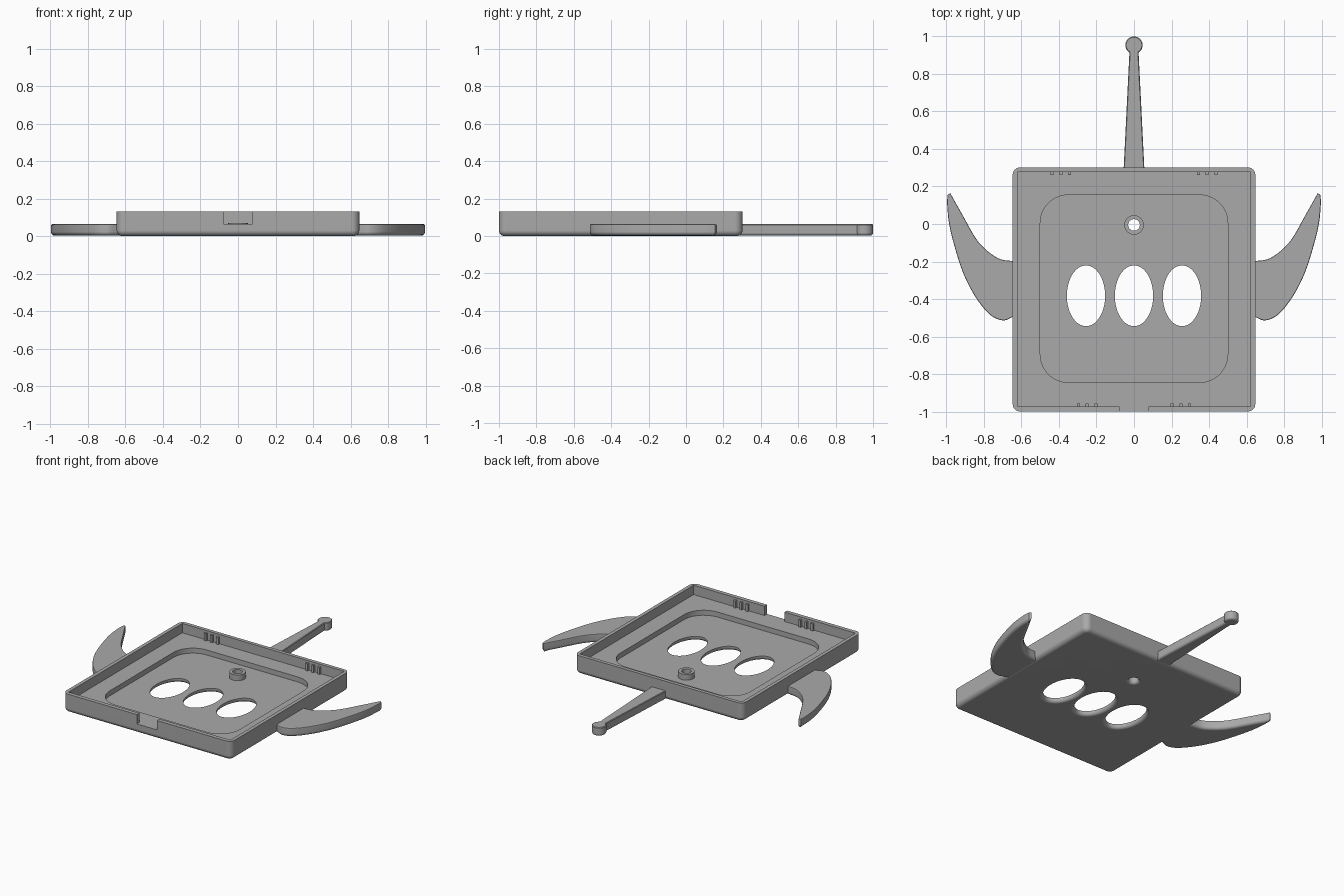
import bpy
import bmesh
from math import sin, cos, pi, radians
from mathutils import Vector

cube = bpy.data.objects.get("Cube")
if cube:
    bpy.data.objects.remove(cube, do_unlink=True)

grey = bpy.data.materials.new("plain grey")
grey.use_nodes = True
colour = (0.4, 0.4, 0.4, 1)
grey.diffuse_color = colour
grey.node_tree.nodes["Principled BSDF"].inputs["Base Color"].default_value = colour


# ---------- outlines ----------
def arc(cx, cy, rx, ry, start, end, steps):
    angles = [radians(start + (end - start) * i / steps) for i in range(steps + 1)]
    return [Vector((cx + rx * cos(a), cy + ry * sin(a))) for a in angles]


def ellipse(cx, cy, rx, ry, steps=64):
    return arc(cx, cy, rx, ry, 0, 360, steps)[:-1]


def rounded_rect(x0, x1, y0, y1, r, steps=8):
    corners = [(x1 - r, y0 + r, -90), (x1 - r, y1 - r, 0),
               (x0 + r, y1 - r, 90), (x0 + r, y0 + r, 180)]
    return [p for x, y, a in corners for p in arc(x, y, r, r, a, a + 90, steps)]


def rect(x0, x1, y0, y1):
    return [Vector(p) for p in ((x0, y0), (x1, y0), (x1, y1), (x0, y1))]


def spline(points, samples):
    """Even samples along a smooth curve through the points."""
    pts = [Vector(p) for p in points]
    pts = [2 * pts[0] - pts[1]] + pts + [2 * pts[-1] - pts[-2]]
    out = []
    for i in range(samples):
        u = i * (len(points) - 1) / (samples - 1)
        k = min(int(u), len(points) - 2)
        t = u - k
        a, b, c, d = pts[k:k + 4]
        out.append(0.5 * (2 * b + (c - a) * t + (2 * a - 5 * b + 4 * c - d) * t * t
                          + (3 * b - a - 3 * c + d) * t ** 3))
    return out


# ---------- solids ----------
def fillet(r, z, steps=6):
    """Layers (inset, height) of a rounded bottom edge."""
    turns = [pi / 2 * i / steps for i in range(steps + 1)]
    return [(r * (1 - sin(t)), z + abs(r) * (1 - cos(t))) for t in turns]


def prism(name, outline, layers, limits=None):
    """Stack inset copies of an outline; limits cap the inset per point."""
    n = len(outline)
    area = sum(outline[i - 1].cross(outline[i]) for i in range(n))
    if area < 0:
        outline = outline[::-1]
    inward = []
    for i, c in enumerate(outline):
        e1 = (c - outline[i - 1]).normalized()
        e2 = (outline[(i + 1) % n] - c).normalized()
        n1, n2 = Vector((-e1.y, e1.x)), Vector((-e2.y, e2.x))
        m = (n1 + n2).normalized()
        inward.append(m / max(0.5, m.dot(n1)))
    bm = bmesh.new()
    rings = []
    for inset, z in layers:
        ring = []
        for i, c in enumerate(outline):
            p = c + inward[i] * (min(inset, limits[i]) if limits else inset)
            ring.append(bm.verts.new((p.x, p.y, z)))
        rings.append(ring)
    for low, high in zip(rings, rings[1:]):
        for i in range(n):
            j = (i + 1) % n
            bm.faces.new((low[i], low[j], high[j], high[i]))
    bm.faces.new(rings[0][::-1])
    bm.faces.new(rings[-1])
    bmesh.ops.recalc_face_normals(bm, faces=bm.faces[:])
    mesh = bpy.data.meshes.new(name)
    bm.to_mesh(mesh)
    bm.free()
    mesh.materials.append(grey)
    obj = bpy.data.objects.new(name, mesh)
    bpy.context.collection.objects.link(obj)
    return obj


def activate(obj):
    bpy.ops.object.select_all(action='DESELECT')
    obj.select_set(True)
    bpy.context.view_layer.objects.active = obj


def cut(obj, cutter):
    activate(obj)
    mod = obj.modifiers.new("cut", 'BOOLEAN')
    mod.operation = 'DIFFERENCE'
    mod.solver = 'EXACT'
    mod.object = cutter
    bpy.ops.object.modifier_apply(modifier=mod.name)


def finish(obj):
    activate(obj)
    bpy.ops.object.shade_smooth_by_angle(angle=radians(30))
    obj.modifiers.new("even shading", 'WEIGHTED_NORMAL').keep_sharp = True


FLOOR, RIM, RECESS = 0.065, 0.13, 0.03

# Tray with rounded underside, and the boss inside it
tray = prism("tray", rounded_rect(-0.647, 0.647, -1, 0.302, 0.04),
             fillet(0.03, 0) + [(0, RIM)])
boss = prism("boss", ellipse(0, -0.005, 0.052, 0.052, 40), [(0, 0.022), (0, 0.07)])

# Cavity, recess, front notch and flared holes
cutters = [
    prism("cavity_cutter", rect(-0.622, 0.622, -0.972, 0.277), [(0, FLOOR), (0, 0.3)]),
    prism("recess_cutter", rounded_rect(-0.5, 0.5, -0.845, 0.155, 0.15, 12),
          [(0, RECESS), (0, 0.2)]),
    prism("notch_cutter", rect(-0.077, 0.077, -1.1, -0.95), [(0, FLOOR), (0, 0.3)]),
]
for x in (-0.256, 0, 0.256):
    cutters.append(prism("eye_hole_cutter", ellipse(x, -0.383, 0.102, 0.162),
                         [(-0.022, -0.05)] + fillet(-0.022, 0) + [(0, 0.2)]))
bore = prism("bore_cutter", ellipse(0, -0.005, 0.031, 0.031, 40),
             [(-0.02, -0.05)] + fillet(-0.02, 0) + [(0, 0.2)])
cutters.append(bore)
for cutter in cutters:
    cut(tray, cutter)
cut(boss, bore)
for cutter in cutters:
    bpy.data.objects.remove(cutter, do_unlink=True)
finish(tray)
finish(boss)

# Small grip ribs on the inside of the front and back walls
for wall, y0, y1, middle in (("back", 0.262, 0.28, 0.39), ("front", -0.975, -0.957, 0.25)):
    for side in (-1, 1):
        for step in (-1, 0, 1):
            x = side * middle + step * 0.047
            prism(wall + "_rib", rect(x - 0.008, x + 0.008, y0, y1),
                  [(0, 0.06), (0, 0.115)])

# Curved side horns
outer = spline([(0.6, -0.47), (0.645, -0.495), (0.7, -0.514), (0.77, -0.482),
                (0.85, -0.382), (0.92, -0.238), (0.98, -0.03), (0.996, 0.1),
                (0.994, 0.155)], 36)
inner = spline([(0.6, -0.205), (0.645, -0.198), (0.73, -0.18), (0.83, -0.095),
                (0.92, 0.058), (0.98, 0.165)], 36)
widths = [0.4 * (a - b).length for a, b in zip(outer, inner)]
for side, name in ((1, "left_horn"), (-1, "right_horn")):
    outline = [Vector((side * p.x, p.y)) for p in outer + inner[::-1]]
    horn = prism(name, outline, fillet(0.02, 0.003) + [(0, 0.058), (0.002, 0.062), (0.006, 0.064)],
                 widths + widths[::-1])
    finish(horn)

# Tapered antenna with a round tip
outline = ([Vector((0.057, 0.26)), Vector((0.055, 0.3))]
           + arc(0, 0.954, 0.046, 0.046, -58, 238, 36)
           + [Vector((-0.055, 0.3)), Vector((-0.057, 0.26))])
antenna = prism("antenna", outline, fillet(0.015, 0.003) + [(0, 0.06), (0.004, 0.064)])
finish(antenna)
